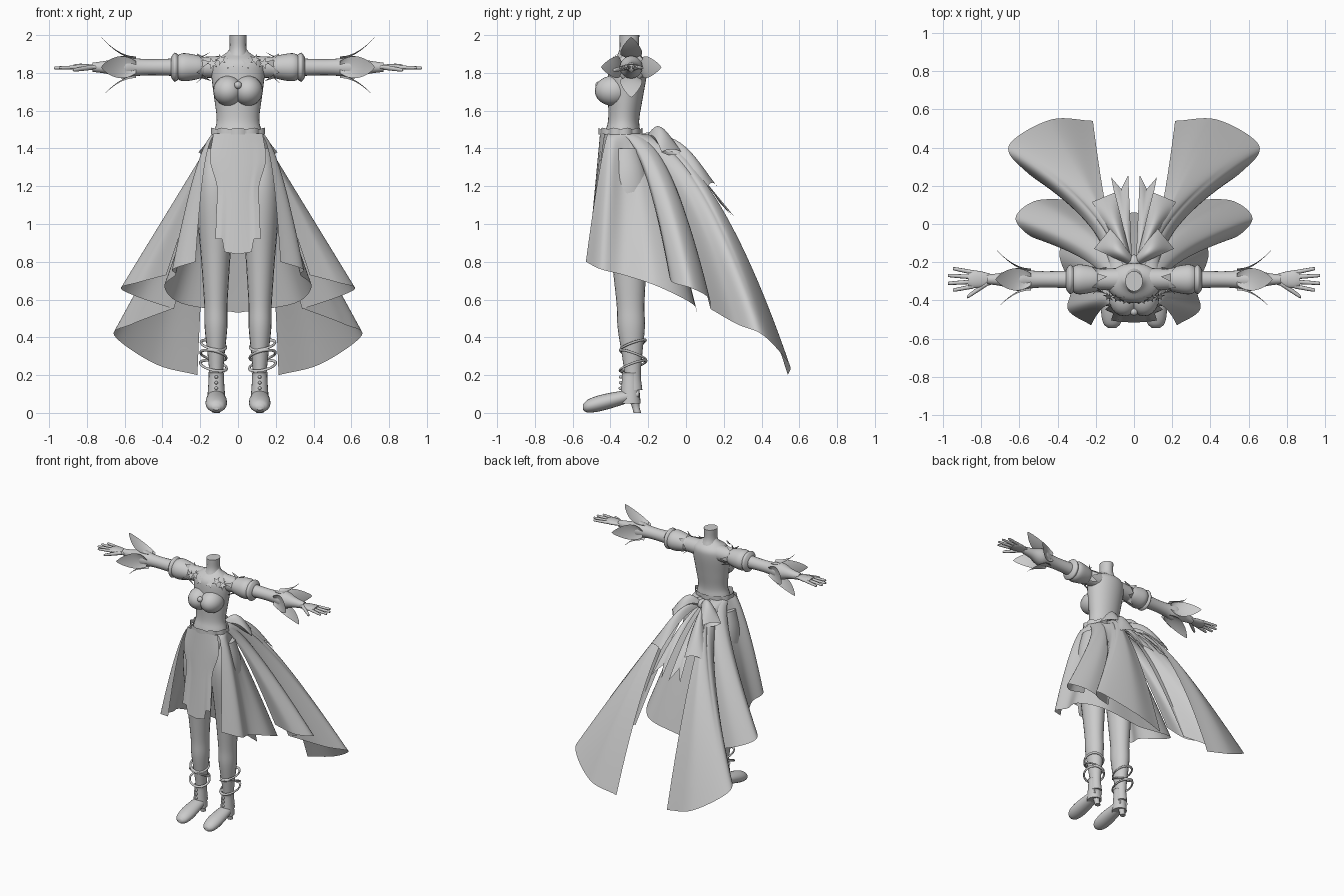
import bpy
import bmesh
from math import sin, cos, pi, radians
from mathutils import Vector

default_cube = bpy.data.objects.get("Cube")
if default_cube:
    bpy.data.objects.remove(default_cube)

grey = bpy.data.materials.new("plain_grey")
grey.use_nodes = True
grey.diffuse_color = (0.6, 0.6, 0.6, 1)
grey.node_tree.nodes["Principled BSDF"].inputs["Base Color"].default_value = grey.diffuse_color

BODY_Y = -0.3    # depth of the spine, arms and legs
ARM_Z = 1.83     # height of the outstretched arms
WAIST_Z = 1.48
LEG_X = 0.115


def make_object(name, verts, faces, mirror):
    """Mesh object with merged seams, smooth shading and optional x mirror."""
    mesh = bpy.data.meshes.new(name)
    mesh.from_pydata(verts, [], faces)
    bm = bmesh.new()
    bm.from_mesh(mesh)
    bmesh.ops.remove_doubles(bm, verts=bm.verts, dist=0.0001)
    bmesh.ops.recalc_face_normals(bm, faces=bm.faces)
    bm.to_mesh(mesh)
    bm.free()
    mesh.materials.append(grey)
    mesh.shade_smooth()
    mesh.set_sharp_from_angle(angle=radians(50))
    obj = bpy.data.objects.new(name, mesh)
    bpy.context.collection.objects.link(obj)
    if mirror:
        obj.modifiers.new("mirror", "MIRROR")


def surface(name, point, rows, columns, mirror=True):
    """Grid of faces over point(u, v), with u and v running from 0 to 1."""
    verts = [point(r / rows, c / columns) for r in range(rows + 1) for c in range(columns + 1)]
    width = columns + 1
    faces = []
    for r in range(rows):
        for c in range(columns):
            corner = r * width + c
            faces.append((corner, corner + 1, corner + width + 1, corner + width))
    make_object(name, verts, faces, mirror)


def curve(points, t):
    """Smooth curve through the points, evaluated at t."""
    pts = [Vector(p) for p in points]
    pts = [2 * pts[0] - pts[1]] + pts + [2 * pts[-1] - pts[-2]]
    spans = len(points) - 1
    i = min(int(t * spans), spans - 1)
    t = t * spans - i
    a, b, c, d = pts[i:i + 4]
    return b + 0.5 * t * (c - a + t * (2 * a - 5 * b + 4 * c - d + t * (3 * b - a - 3 * c + d)))


def tube(name, axis, centre, profile, flat=1, lean=(0, 0), mirror=True, sides=20):
    """Closed tube along an axis; profile holds (position, radius) pairs."""
    start, finish = profile[0], profile[-1]
    rows = 5 * (len(profile) - 1)

    def point(u, v):
        row = round(u * (rows + 2)) - 1
        if row < 0:
            along, radius = start[0], 0
        elif row > rows:
            along, radius = finish[0], 0
        else:
            along, radius = curve(profile, row / rows)
        offset = along - start[0]
        p = [centre[0] + lean[0] * offset + radius * cos(2 * pi * v),
             centre[1] + lean[1] * offset + flat * radius * sin(2 * pi * v)]
        p.insert(axis, along)
        return p

    surface(name, point, rows + 2, sides, mirror)


def ball(name, centre, size, mirror=True):
    def point(u, v):
        ring = sin(pi * u)
        unit = (ring * cos(2 * pi * v), ring * sin(2 * pi * v), cos(pi * u))
        return [c + s * n for c, s, n in zip(centre, size, unit)]

    surface(name, point, 12, 20, mirror)


def waist(angle, grow=0.0):
    """Point on the waistline; angle zero is the front."""
    return Vector(((0.13 + grow) * sin(angle), -0.347 - (0.1 + grow) * cos(angle), WAIST_Z))


def skirt_panel(name, first, last, hem, bulge, edge_flare):
    """Cloth from an arc of the waist to a hem; bulge arches it, edge_flare opens its first edge."""
    def point(u, v):
        top, low = waist(first + (last - first) * v), curve(hem, v)
        flare = edge_flare + (bulge - edge_flare) * min(1, 2 * v)
        drop = u ** bulge
        return (top.x + (low.x - top.x) * u ** flare, top.y + (low.y - top.y) * u,
                top.z + (low.z - top.z) * drop)

    surface(name, point, 24, 40)


def ribbon(name, start, end, widths, crest, notch=0.0):
    """Drooping strip that widens, with a raised middle and a notched end."""
    start, end = Vector(start), Vector(end)
    side = (end - start).cross(Vector((0, 0, 1))).normalized()

    def point(u, v):
        s = 2 * v - 1
        p = start.lerp(end, u * (1 - notch * u * (1 - abs(s))))
        p += side * s * (widths[0] + (widths[1] - widths[0]) * u)
        p.z += crest * (1 - s * s) * sin(pi * (0.1 + 0.8 * u)) + 0.05 * sin(pi * u)
        return p

    surface(name, point, 14, 10)


# Torso, neck, bust and chest gem
tube("torso", 2, (0, -0.35), [(1.3, .15), (1.47, .13), (1.55, .113), (1.66, .125), (1.8, .142),
                              (1.86, .13), (1.9, .07), (1.93, .04)], 0.73, (0, .08), False, 32)
tube("neck", 2, (0, BODY_Y), [(1.88, .06), (1.93, .045), (2, .046)], 1.15, mirror=False)
ball("bust", (0.052, -0.385, 1.705), (0.08, 0.098, 0.08))
ball("chest_gem", (0, -0.46, 1.735), (0.02, 0.02, 0.02), False)


# Scalloped belt
def belt_point(u, v):
    ripple = abs(cos(10 * pi * v))
    p = waist(2 * pi * v, 0.008 + 0.008 * ripple)
    p.z += (u - 0.2) * (0.025 + 0.012 * ripple)
    return p


surface("belt", belt_point, 2, 120, False)

# Arms, puffed sleeves and palms
ARM = (BODY_Y + 0.01, ARM_Z)
tube("arms", 0, ARM, [(.08, .06), (.2, .054), (.42, .043), (.53, .046), (.61, .06), (.69, .036), (.77, .024)])
tube("sleeves", 0, ARM, [(.17, .052), (.22, .068), (.29, .078), (.33, .06)], 0.95, sides=28)
tube("sleeve_bands", 0, ARM, [(.31, .06), (.335, .077), (.355, .053)])
tube("palms", 0, ARM, [(.74, .026), (.8, .042), (.84, .046), (.87, .036)], 0.4)

# Fingers fan out from the palm
for i, finger in enumerate(("index", "middle", "ring", "little")):
    spread = i - 1.5
    tip = 0.975 - 0.012 * spread * spread
    tube(finger + "_fingers", 0, (ARM[0] + 0.024 * spread, ARM_Z),
         [(.84, .012), (tip - .01, .009), (tip, .003)], 0.9, (0.13 * spread, -0.03), sides=10)
tube("thumbs", 0, (ARM[0] - 0.02, ARM_Z), [(.77, .016), (.86, .011), (.875, .003)], 0.9, (-0.7, -0.15), sides=10)


# Four curling petals around each cuff
def petal(turn):
    def point(u, v):
        s = 2 * v - 1
        out = 0.043 + 0.117 * u ** 1.8 + 0.015 * s * s * (1 - u)
        w = 0.058 * s * max(0, sin(pi * (0.15 + 0.85 * u))) ** 0.75
        return (0.54 + 0.185 * u, ARM[0] + out * cos(turn) - w * sin(turn),
                ARM_Z + out * sin(turn) + w * cos(turn))
    return point


for i, side in enumerate(("back", "top", "front", "bottom")):
    surface(side + "_cuff_petals", petal(i * pi / 2), 18, 8)

# Pointed leaves around the shoulders
for i in range(9):
    corners = []
    for turn, x, out in ((-.35, .19, .06), (.35, .19, .06), (0, .14 + .08 * (i % 2), .085)):
        a = 2 * pi * i / 9 + turn
        corners.append((x, ARM[0] + out * cos(a), ARM_Z + out * sin(a)))
    make_object(f"shoulder_leaf_{i + 1}", corners, [(0, 1, 2)], True)

# Star leaves lying on the chest
for i in range(3):
    star = []
    for k in range(10):
        reach = 0.012 if k % 2 else 0.032
        dx, dz = reach * cos(k * pi / 5), reach * sin(k * pi / 5)
        star.append((0.045 * (i + 1) + dx, -0.4 + 0.01 * i + 0.3 * dx + 0.7 * dz, 1.85 + 0.02 * (i % 2) + dz))
    make_object(f"chest_star_{i + 1}", star, [range(10)], True)

# Legs
tube("legs", 2, (LEG_X, -0.28), [(.12, .041), (.2, .036), (.3, .044), (.45, .06), (.56, .061), (.68, .068),
                                 (.85, .08), (1.1, .1), (1.25, .095), (1.4, .06)], 1.2, (0.005, -0.03))

# Heeled boots with buttons
tube("boot_feet", 1, (LEG_X, 0.03), [(-.545, .02), (-.52, .045), (-.46, .057), (-.36, .052), (-.25, .035)],
     0.75, (0, 0.24))
tube("boot_shafts", 2, (LEG_X, -0.295), [(.05, .05), (.14, .043), (.2, .04), (.215, .045)], 1.1)
tube("boot_heels", 2, (LEG_X, -0.258), [(0, .02), (.04, .021), (.1, .036)], lean=(0, -0.25))
for i in range(4):
    ball(f"boot_button_{i + 1}", (LEG_X, -0.346 + 0.001 * i, 0.1 + 0.03 * i), (0.009, 0.012, 0.009))


# Tilted ankle bangles
def bangle(height, radius, tilt):
    def point(u, v):
        r = radius + 0.007 * cos(2 * pi * v)
        x, y = r * cos(2 * pi * u), r * sin(2 * pi * u)
        return (LEG_X + 0.015 + x, BODY_Y + 0.02 + y, height + 0.007 * sin(2 * pi * v) + tilt * y + 0.2 * x)
    return point


for i in range(3):
    surface(f"ankle_bangles_{i + 1}", bangle(0.25 + 0.055 * i, 0.07 - 0.002 * i, 0.35 * (-1) ** i), 28, 8)


# Front apron with a stepped tip
def apron_point(u, v):
    s = 2 * v - 1
    half = curve([(0, .13), (0, .148), (0, .112), (0, .115), (0, .12)], u)[1]
    drop = 0.56 if abs(s) > 0.65 else 0.62 + 0.02 * (1 - abs(s))
    return (half * s, -0.455 - 0.06 * u + 0.025 * s * s * (1 - 0.6 * u), WAIST_Z - drop * u)


surface("apron", apron_point, 20, 20, False)

# Skirt layers: round underskirt, flared sides, long trailing tails
skirt_panel("underskirt", 0.85, pi, [(.225, -.53, .8), (.345, -.45, .76), (.33, -.33, .73),
                                     (.39, -.15, .67), (.3, .03, .58), (0, .06, .53)], 1.3, 0.45)
skirt_panel("side_panels", 1.5, 2.5, [(.38, -.09, .73), (.53, -.07, .69), (.62, .03, .66),
                                      (.52, .12, .61), (.34, .13, .55)], 1.9, 1.9)
skirt_panel("tail_panels", 3, 2, [(.215, .54, .2), (.44, .545, .26), (.655, .41, .41),
                                  (.56, .27, .47), (.35, .13, .55)], 1.9, 0.5)

# Back bow: knot, puffed loops and ribbon ends
ball("bow_knot", (0, -0.2, 1.45), (0.035, 0.04, 0.035), False)
for side, crest in (("upper", 0.05), ("lower", -0.05)):
    ribbon(f"bow_{side}_loops", (0.01, -0.2, 1.45), (0.165, -0.075, 1.38), (0.02, 0.07), crest)
ribbon("wide_ribbons", (0.02, -0.2, 1.44), (0.16, 0.14, 1.2), (0.01, 0.065), 0.06)
ribbon("long_ribbons", (0.02, -0.2, 1.44), (0.075, 0.25, 1.04), (0.01, 0.045), 0.02, 0.15)
